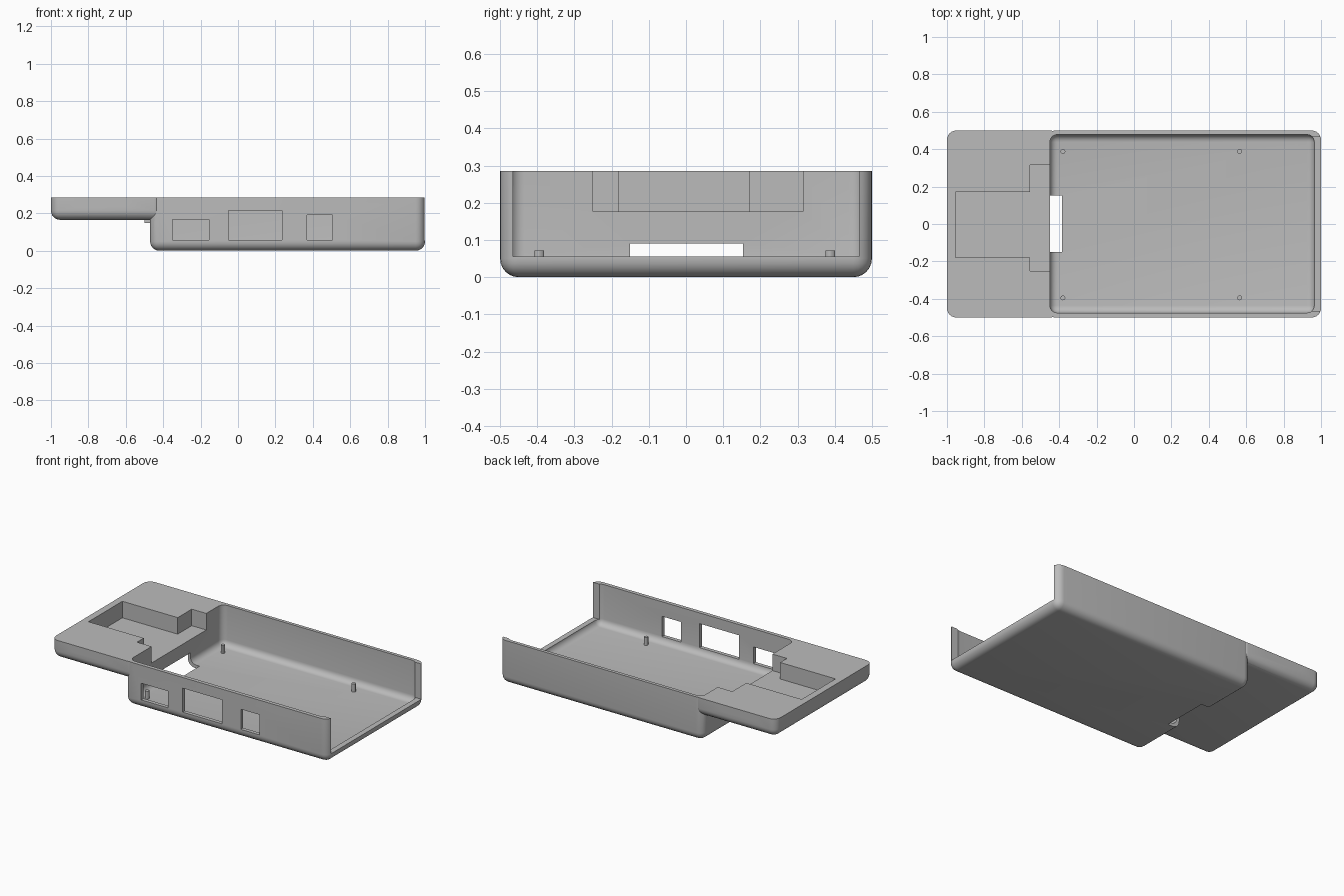
import bpy, bmesh, math
from mathutils import Vector

if "Cube" in bpy.data.objects:
    bpy.data.objects.remove(bpy.data.objects["Cube"], do_unlink=True)

grey = bpy.data.materials.new("plain grey")
grey.use_nodes = True
grey.diffuse_color = (0.5, 0.5, 0.5, 1)
grey.node_tree.nodes["Principled BSDF"].inputs["Base Color"].default_value = (0.5, 0.5, 0.5, 1)

TOP = 0.285


def finish(name, bm):
    mesh = bpy.data.meshes.new(name)
    bmesh.ops.recalc_face_normals(bm, faces=bm.faces)
    bm.to_mesh(mesh)
    bm.free()
    mesh.materials.append(grey)
    ob = bpy.data.objects.new(name, mesh)
    bpy.context.collection.objects.link(ob)
    return ob


def box(name, xs, ys, zs, radius=0):
    """Box between limits; a radius rounds every edge except the top rim."""
    bm = bmesh.new()
    bmesh.ops.create_cube(bm, size=1)
    for v in bm.verts:
        v.co = Vector([lim[0] if c < 0 else lim[1] for c, lim in zip(v.co, (xs, ys, zs))])
    if radius:
        edges = [e for e in bm.edges if min(v.co.z for v in e.verts) < zs[1] - 0.001]
        bmesh.ops.bevel(bm, geom=edges, offset=radius, segments=6, profile=0.5, affect='EDGES')
    return finish(name, bm)


def rod(name, centre, radius, length, sides, along_y=False):
    bm = bmesh.new()
    bmesh.ops.create_cone(bm, cap_ends=True, segments=sides, radius1=radius, radius2=radius, depth=length)
    for v in bm.verts:
        x, y, z = v.co
        v.co = Vector((x, z, y) if along_y else (x, y, z)) + Vector(centre)
    return finish(name, bm)


def combine(target, other, operation):
    mod = target.modifiers.new("join", 'BOOLEAN')
    mod.operation, mod.solver, mod.object = operation, 'EXACT', other
    bpy.context.view_layer.objects.active = target
    bpy.ops.object.modifier_apply(modifier=mod.name)
    bpy.data.objects.remove(other, do_unlink=True)


# Tray body with the raised shelf joined to it
case = box("case", (-0.47, 1), (-0.5, 0.5), (0, TOP), 0.05)
combine(case, box("shelf", (-1, -0.4), (-0.5, 0.5), (0.165, TOP), 0.05), 'UNION')

# Hollow interior and open end
combine(case, box("cavity", (-0.45, 0.965), (-0.475, 0.478), (0.02, 0.5), 0.04), 'DIFFERENCE')
combine(case, box("open_end", (0.9, 1.1), (-0.465, 0.465), (0.055, 0.5)), 'DIFFERENCE')

# Stepped pocket in the shelf
combine(case, box("pocket", (-0.955, -0.5), (-0.18, 0.17), (0.177, 0.5)), 'DIFFERENCE')
combine(case, box("wide_pocket", (-0.555, -0.39), (-0.25, 0.315), (0.177, 0.5)), 'DIFFERENCE')

# Slot through the lower edge of the inner end
combine(case, box("slot", (-0.55, -0.385), (-0.15, 0.153), (-0.1, 0.09)), 'DIFFERENCE')

# Grooves across the shelf
for x in (-0.828, -0.636):
    combine(case, rod("groove", (x, 0, TOP), 0.047, 1.2, 16, True), 'DIFFERENCE')

# Port windows in the front wall
for x0, x1, z1 in ((-0.35, -0.155, 0.167), (-0.05, 0.235, 0.215), (0.37, 0.505, 0.19)):
    combine(case, box("window", (x0, x1), (-0.6, -0.44), (0.058, z1)), 'DIFFERENCE')

# Small rib under the shelf, behind the slot
rib = box("rib", (-0.5, -0.465), (-0.15, 0.153), (0.148, 0.17))

# Locating pins on the floor
pins = [rod("pin", (x, y, 0.043), 0.013, 0.058, 12) for x in (-0.38, 0.565) for y in (-0.395, 0.388)]

# Smooth the rounded edges, keep corners crisp
for ob in [case] + pins:
    bpy.ops.object.select_all(action='DESELECT')
    ob.select_set(True)
    bpy.context.view_layer.objects.active = ob
    bpy.ops.object.shade_smooth_by_angle(angle=math.radians(30))
